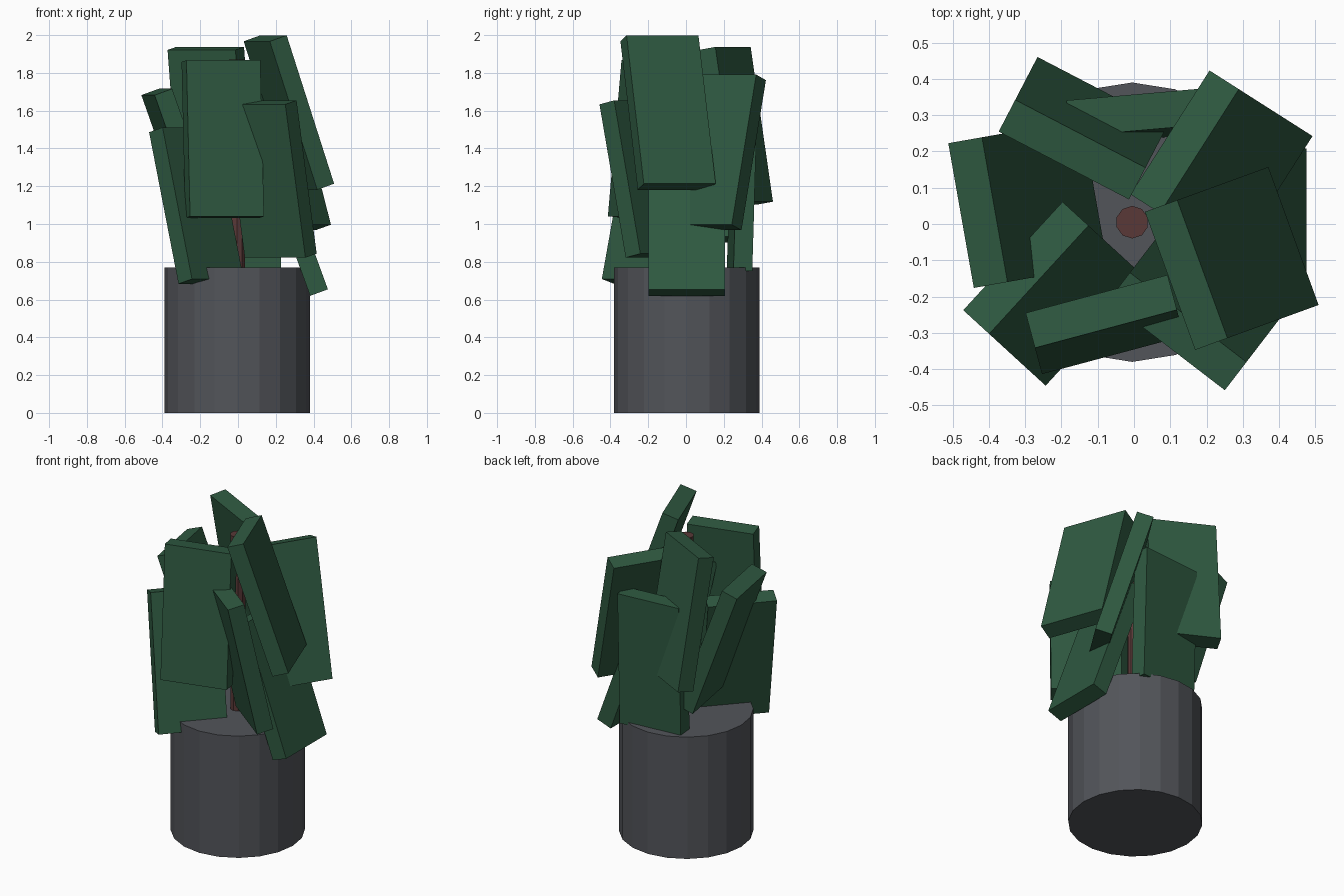
import bpy, math
from mathutils import Matrix

if "Cube" in bpy.data.objects:
    bpy.data.objects.remove(bpy.data.objects["Cube"])

CX, CY = -0.005, 0.005      # axis of the plant


def material(name, rgb):
    m = bpy.data.materials.new(name)
    m.diffuse_color = (*rgb, 1)
    m.use_nodes = True
    m.node_tree.nodes["Principled BSDF"].inputs["Base Color"].default_value = m.diffuse_color
    return m


GREY = material("pot_grey", (0.085, 0.09, 0.102))
GREEN = material("leaf_green", (0.028, 0.1, 0.052))
BROWN = material("stem_brown", (0.1, 0.04, 0.038))


def cylinder(name, radius, z0, z1, sides, mat):
    bpy.ops.mesh.primitive_cylinder_add(
        vertices=sides, radius=radius, depth=z1 - z0,
        location=(CX, CY, (z0 + z1) / 2))
    ob = bpy.context.object
    ob.name = name
    ob.data.materials.append(mat)
    return ob


# Pot and stem
cylinder("pot", 0.385, 0, 0.77, 20, GREY)
cylinder("stem", 0.045, 0.7, 1.87, 10, BROWN)

# Slab leaves climbing the stem in a golden-angle spiral
for i in range(9):
    a = math.radians(-137.5 * i)
    tilt = math.radians(20) * math.cos(a)
    bpy.ops.mesh.primitive_cube_add(size=1)
    leaf = bpy.context.object
    leaf.name = f"leaf_{i + 1}"
    leaf.data.materials.append(GREEN)
    place = Matrix.Translation((CX + 0.292 * math.cos(a),
                                CY + 0.292 * math.sin(a),
                                1.027 + 0.0704 * i))
    turn = Matrix.Rotation(-a, 4, 'Z') @ Matrix.Rotation(-tilt, 4, 'Y')
    leaf.data.transform(Matrix.Diagonal((0.1, 0.405, 0.83, 1)))
    leaf.matrix_world = place @ turn
